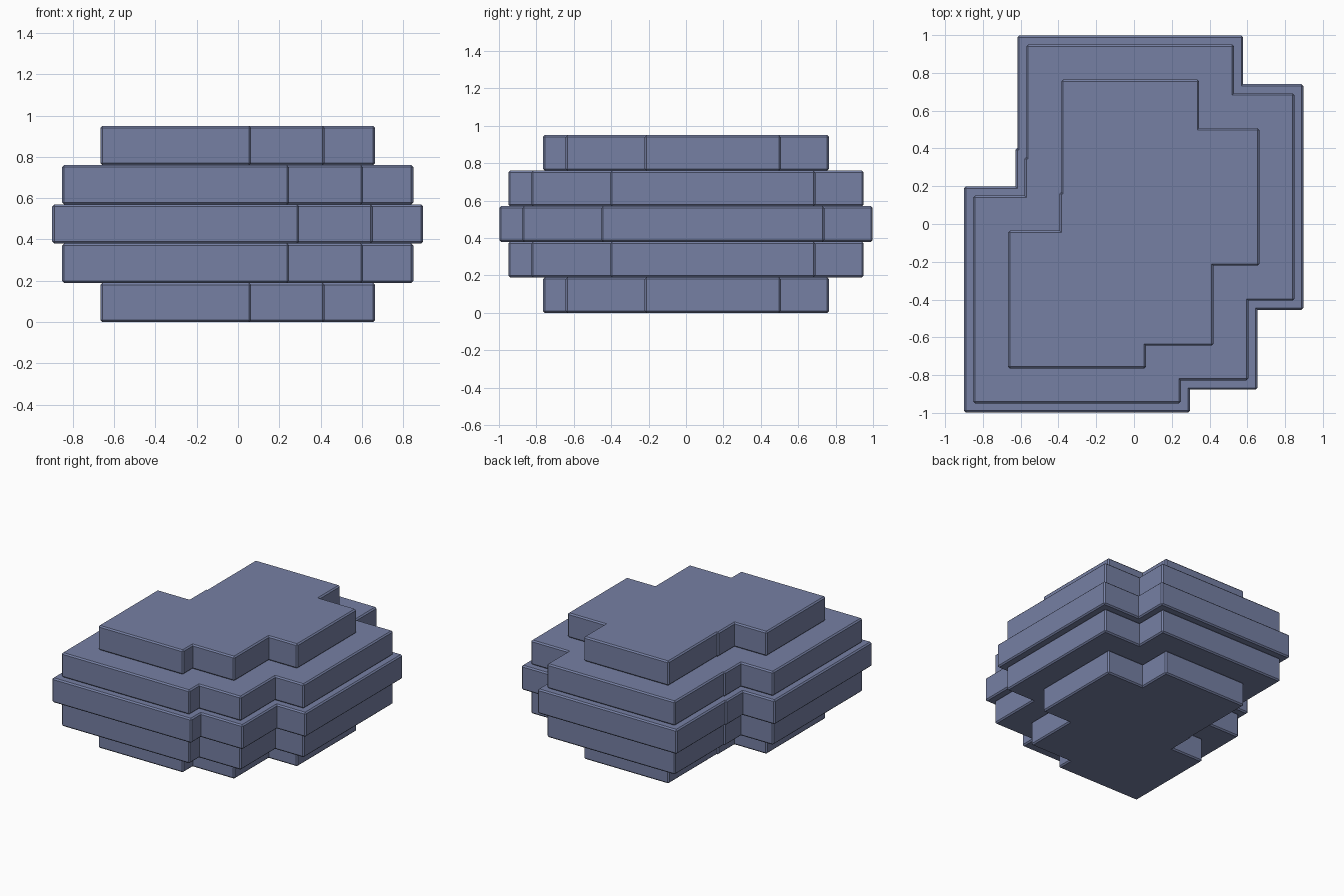
import bpy
import bmesh

cube = bpy.data.objects.get("Cube")
if cube:
    bpy.data.objects.remove(cube, do_unlink=True)

stone = bpy.data.materials.new("slate_blue")
stone.use_nodes = True
COLOUR = (0.18, 0.215, 0.37, 1)
stone.diffuse_color = COLOUR
stone.node_tree.nodes["Principled BSDF"].inputs["Base Color"].default_value = COLOUR

HEIGHT = 0.19
CHAMFER = 0.01

# Overlapping square slabs: centre x, centre y, half width
SLABS = [(-0.302, -0.4, 0.598), (0.013, -0.237, 0.64),
         (0.3, 0.143, 0.597), (-0.02, 0.4, 0.598)]

# Layers from bottom to top: name and inset from the widest outline
LAYERS = [("bottom_layer", 0.233), ("lower_layer", 0.048), ("middle_layer", 0),
          ("upper_layer", 0.048), ("top_layer", 0.233)]


def slab(name, x, y, half, z):
    """A square slab with all its edges chamfered."""
    bm = bmesh.new()
    bmesh.ops.create_cube(bm, size=1)
    bmesh.ops.scale(bm, vec=(2 * half, 2 * half, HEIGHT), verts=bm.verts)
    bmesh.ops.translate(bm, vec=(x, y, z + HEIGHT / 2), verts=bm.verts)
    bmesh.ops.bevel(bm, geom=bm.edges[:], offset=CHAMFER, segments=1,
                    affect='EDGES')
    mesh = bpy.data.meshes.new(name)
    bm.to_mesh(mesh)
    bm.free()
    mesh.materials.append(stone)
    obj = bpy.data.objects.new(name, mesh)
    bpy.context.collection.objects.link(obj)
    return obj


# Each layer is the union of its four slabs
for level, (name, inset) in enumerate(LAYERS):
    z = level * HEIGHT
    pieces = [slab(name if i == 0 else "slab_piece", x, y, half - inset, z)
              for i, (x, y, half) in enumerate(SLABS)]
    layer, extras = pieces[0], pieces[1:]
    bpy.context.view_layer.objects.active = layer
    for piece in extras:
        union = layer.modifiers.new("union", 'BOOLEAN')
        union.operation = 'UNION'
        union.solver = 'EXACT'
        union.object = piece
        bpy.ops.object.modifier_apply(modifier=union.name)
        bpy.data.objects.remove(piece, do_unlink=True)
